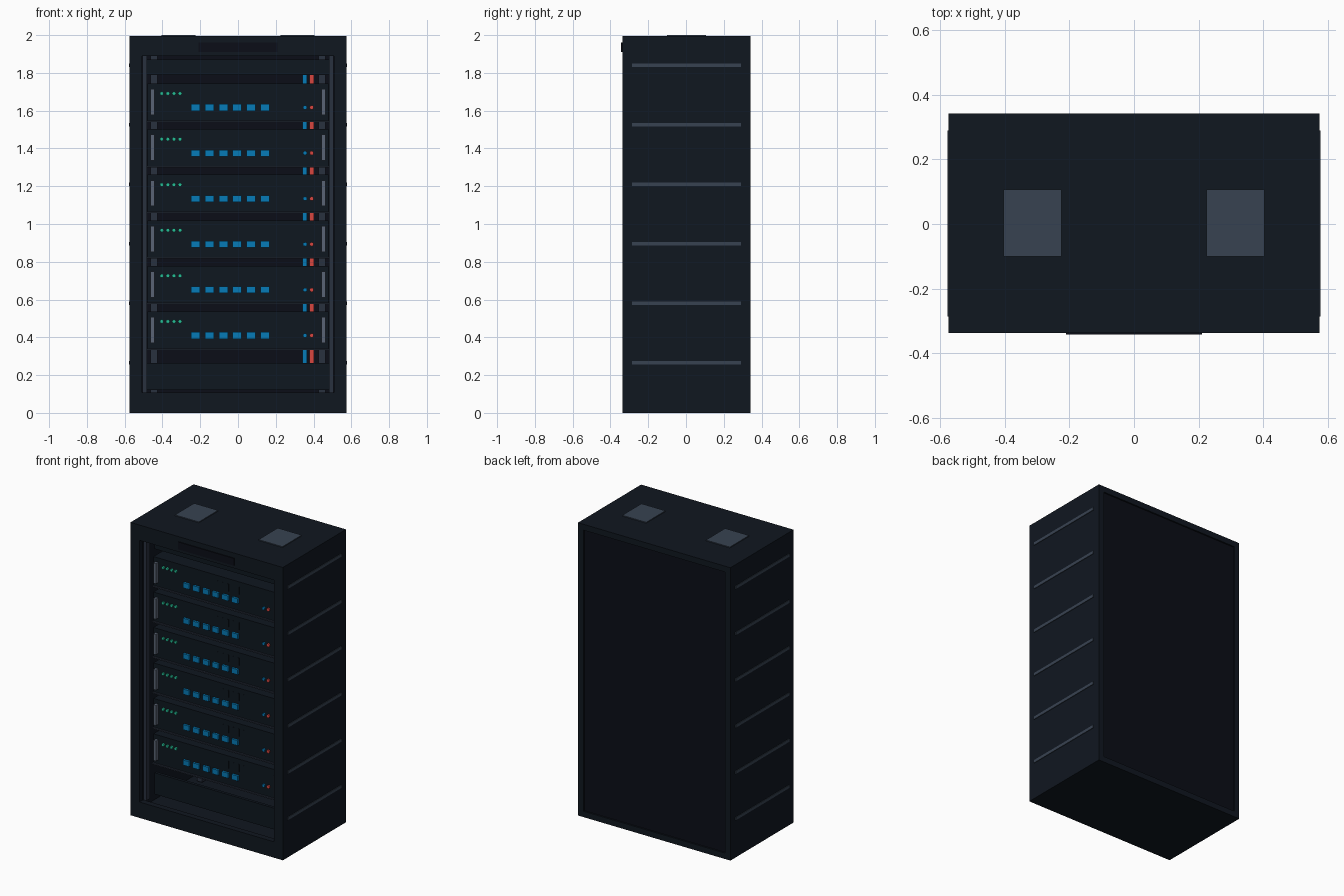
import bpy
from math import radians

if "Cube" in bpy.data.objects:
    bpy.data.objects.remove(bpy.data.objects["Cube"])


def material(name, r, g, b):
    m = bpy.data.materials.new(name)
    m.diffuse_color = [(c / 255) ** 2.2 for c in (r, g, b)] + [1]
    m.use_nodes = True
    m.node_tree.nodes["Principled BSDF"].inputs["Base Color"].default_value = m.diffuse_color
    return m


BODY = material("cabinet_dark", 23, 29, 37)
INNER = material("inner_dark", 19, 21, 29)
FACE = material("server_face", 22, 29, 37)
BLACK = material("black", 12, 14, 18)
TRIM = material("trim_grey", 58, 68, 82)
RAIL = material("rail_grey", 45, 52, 65)
HANDLE = material("handle_grey", 90, 100, 116)
BLUE = material("blue", 14, 122, 182)
RED = material("red", 216, 72, 66)
GREEN = material("green", 42, 190, 150)


def box(name, x, y, z, mat):
    """Box from (min, max) ranges on each axis."""
    bpy.ops.mesh.primitive_cube_add(size=1, location=[(a + b) / 2 for a, b in (x, y, z)])
    o = bpy.context.object
    o.name = name
    o.scale = [b - a for a, b in (x, y, z)]
    bpy.ops.object.transform_apply(location=False, rotation=False, scale=True)
    o.data.materials.append(mat)
    return o


def mirrored(name, x, y, z, mat):
    box(name + "_right", x, y, z, mat)
    box(name + "_left", (-x[1], -x[0]), y, z, mat)


def disc(name, x, z, r, y, mat):
    """Small round light or button facing the front."""
    bpy.ops.mesh.primitive_cylinder_add(vertices=12, radius=r, depth=0.02,
                                        location=(x, y, z), rotation=(radians(90), 0, 0))
    o = bpy.context.object
    o.name = name
    o.data.materials.append(mat)
    bpy.ops.object.shade_smooth_by_angle()


# Cabinet shell
F, B, W, T = -0.337, 0.342, 0.574, 1.994
mirrored("side_panel", (W - 0.04, W), (F, B), (0, T), BODY)
box("top_panel", (-W + 0.04, W - 0.04), (F, B), (T - 0.04, T), BODY)
box("bottom_panel", (-W + 0.04, W - 0.04), (F, B), (0, 0.04), BODY)
box("back_panel", (-W + 0.04, W - 0.04), (B - 0.03, B - 0.01), (0.04, T - 0.04), INNER)

# Front frame
mirrored("frame_post", (0.507, W - 0.04), (F, F + 0.04), (0.04, T - 0.04), BODY)
box("frame_top", (-0.507, 0.507), (F, F + 0.04), (1.89, T - 0.04), BODY)
box("frame_bottom", (-0.507, 0.507), (F, F + 0.04), (0.04, 0.108), BODY)
box("front_plate", (-0.21, 0.21), (F - 0.006, F), (1.91, 1.96), INNER)

# Top vents and side strips
mirrored("top_vent", (0.225, 0.405), (-0.1, 0.107), (T, 2.0), TRIM)
for i in range(6):
    z = 0.265 + i * 0.315
    mirrored("side_strip", (W, W + 0.004), (-0.287, 0.29), (z - 0.01, z + 0.01), TRIM)

# Mounting rails and blank panels
mirrored("front_rail", (0.482, 0.505), (-0.297, -0.26), (0.108, 1.89), RAIL)
mirrored("rear_rail", (0.425, 0.462), (0.22, 0.26), (0.05, 1.94), RAIL)
box("blank_panel_top", (-0.482, 0.482), (-0.21, -0.19), (1.79, 1.872), FACE)
box("blank_panel_bottom", (-0.482, 0.482), (-0.21, -0.19), (0.12, 0.265), FACE)

# Cables at the back
box("blue_cable", (0.342, 0.366), (0.21, 0.234), (0.22, 1.82), BLUE)
box("red_cable", (0.378, 0.402), (0.21, 0.234), (0.22, 1.82), RED)

# Servers
for i in range(6):
    z = 0.437 + i * 0.2414
    y = -0.225
    box("server", (-0.48, 0.48), (y, 0.18), (z - 0.097, z + 0.1), FACE)
    box("server_shelf", (-0.482, 0.482), (y - 0.012, 0.18), (z - 0.103, z - 0.095), RAIL)
    mirrored("server_handle", (0.443, 0.463), (y - 0.025, y), (z - 0.067, z + 0.07), HANDLE)
    for k in range(4):
        disc("status_light", -0.403 + k * 0.032, z + 0.047, 0.01, y, GREEN)
    for k in range(6):
        x = -0.248 + k * 0.0734
        box("port", (x, x + 0.047), (y - 0.015, y), (z - 0.045, z - 0.01), BLUE)
    for k in range(6):
        x = 0.0 + k * 0.04
        box("vent_slot", (x, x + 0.008), (y - 0.002, y), (z + 0.015, z + 0.065), FACE)
    disc("blue_button", 0.355, z - 0.027, 0.011, y, BLUE)
    disc("red_button", 0.39, z - 0.027, 0.011, y, RED)
